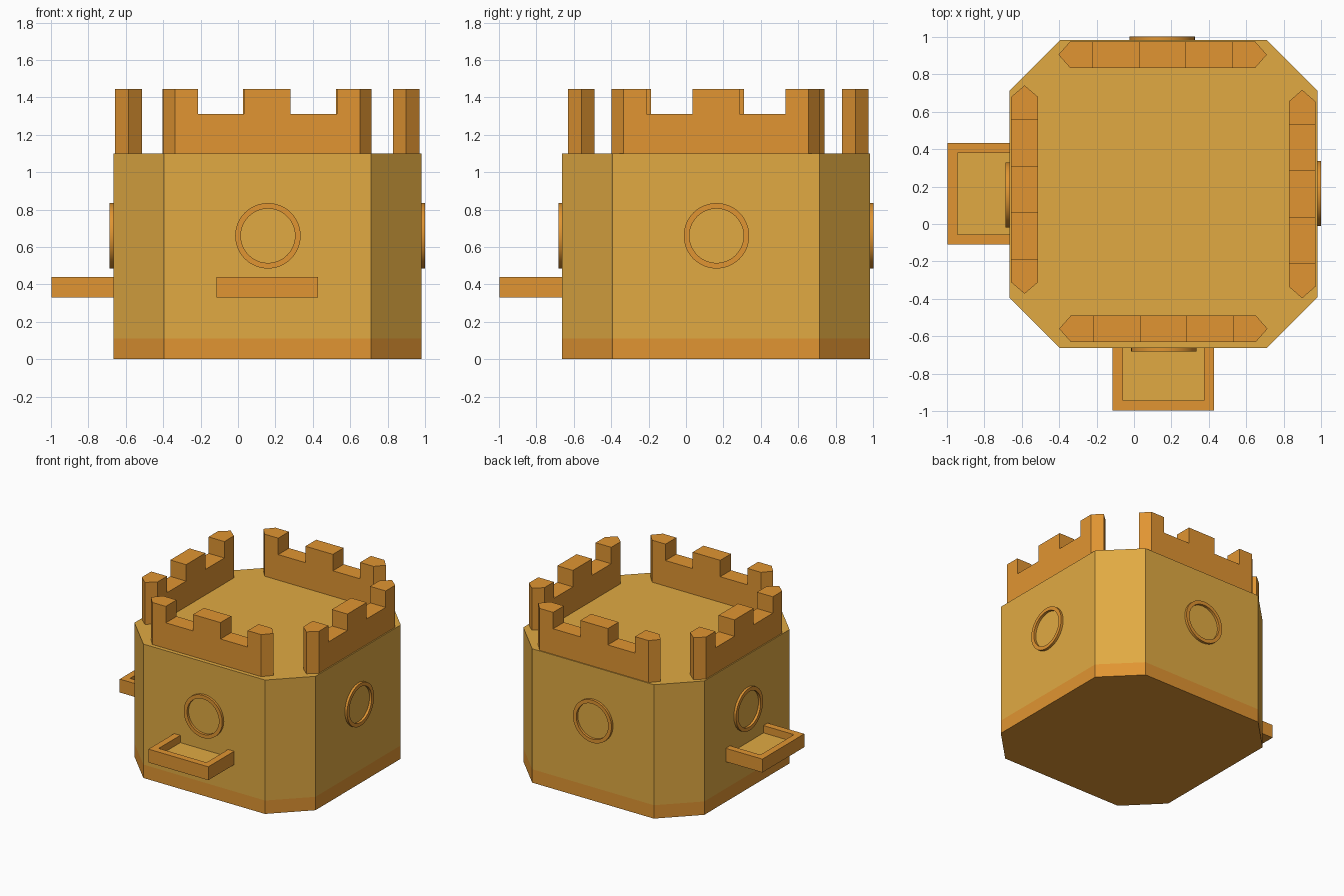
import bpy, bmesh, math

cube = bpy.data.objects.get("Cube")
if cube:
    bpy.data.objects.remove(cube, do_unlink=True)


def material(name, rgb):
    m = bpy.data.materials.new(name)
    m.use_nodes = True
    color = (*rgb, 1)
    m.diffuse_color = color
    m.node_tree.nodes["Principled BSDF"].inputs["Base Color"].default_value = color
    return m


SAND = material("sand_yellow", (0.75, 0.402, 0.055))
OCHRE = material("ochre_orange", (0.75, 0.30, 0.032))
CX, CY = 0.157, 0.16      # centre of the tower
HALF, FLAT = 0.823, 0.553  # half width, half length of a straight side
ROOF = 1.10


def finish(name, bm, mats):
    bmesh.ops.recalc_face_normals(bm, faces=bm.faces[:])
    mesh = bpy.data.meshes.new(name)
    bm.to_mesh(mesh)
    bm.free()
    for m in mats:
        mesh.materials.append(m)
    obj = bpy.data.objects.new(name, mesh)
    bpy.context.collection.objects.link(obj)
    return obj


def raise_faces(bm, faces, height, keep=False):
    """Extrude faces straight up and return the new top faces."""
    out = bmesh.ops.extrude_face_region(bm, geom=faces, use_keep_orig=keep)["geom"]
    verts = [g for g in out if isinstance(g, bmesh.types.BMVert)]
    bmesh.ops.translate(bm, verts=verts, vec=(0, 0, height))
    return [g for g in out if isinstance(g, bmesh.types.BMFace)]


def plan_mesh(cells, z, swap=False):
    """Flat plan of cells sharing vertices; swap exchanges the x and y axes."""
    bm = bmesh.new()
    shared = {}
    for cell in cells:
        verts = []
        for a, b in cell:
            if (a, b) not in shared:
                shared[a, b] = bm.verts.new((b, a, z) if swap else (a, b, z))
            verts.append(shared[a, b])
        bm.faces.new(verts)
    return bm


# Eight-sided tower with a coloured foot band
octagon = [(CX + x, CY + y) for x, y in (
    (-FLAT, -HALF), (FLAT, -HALF), (HALF, -FLAT), (HALF, FLAT),
    (FLAT, HALF), (-FLAT, HALF), (-HALF, FLAT), (-HALF, -FLAT))]
bm = plan_mesh([octagon], 0)
band_top = raise_faces(bm, bm.faces[:], 0.11, keep=True)
raise_faces(bm, band_top, ROOF - 0.11)
for f in bm.faces:
    f.material_index = 1 if f.calc_center_median().z < 0.1 else 0
finish("tower_body", bm, [SAND, OCHRE])


# Battlements with pointed ends and three merlons
def battlement(name, mid, depth0, depth1, swap):
    centre = (depth0 + depth1) / 2
    cuts = [mid + s for s in (-0.372, -0.125, 0.125, 0.372)]
    lo, hi = mid - 0.495, mid + 0.495
    cells = [[(lo, depth0), (cuts[0], depth0), (cuts[0], depth1),
              (lo, depth1), (mid - 0.557, centre)]]
    for a, b in zip(cuts, cuts[1:]):
        cells.append([(a, depth0), (b, depth0), (b, depth1), (a, depth1)])
    cells.append([(cuts[3], depth0), (hi, depth0), (mid + 0.557, centre),
                  (hi, depth1), (cuts[3], depth1)])
    bm = plan_mesh(cells, ROOF, swap)
    tops = raise_faces(bm, bm.faces[:], 0.21, keep=True)
    key = 1 if swap else 0
    tops.sort(key=lambda f: f.calc_center_median()[key])
    raise_faces(bm, tops[::2], 0.135)
    finish(name, bm, [OCHRE])


battlement("front_battlement", 0.157, -0.63, -0.49, False)
battlement("back_battlement", 0.153, 0.835, 0.975, False)
battlement("right_battlement", 0.184, -0.657, -0.513, True)
battlement("left_battlement", 0.16, 0.828, 0.97, True)


# Balcony trays, open towards the tower wall
def balcony(name, mid, swap):
    wall, front, rim = -0.66, -0.998, 0.055
    a, b = mid - 0.272, mid + 0.272
    c, d, e = a + rim, b - rim, front + rim
    floor = [(c, wall), (c, e), (d, e), (d, wall)]
    frame = [(a, wall), (a, front), (b, front), (b, wall),
             (d, wall), (d, e), (c, e), (c, wall)]
    bm = plan_mesh([frame, floor], 0.33, swap)
    tops = raise_faces(bm, bm.faces[:], 0.05, keep=True)
    inner = min(tops, key=lambda f: f.calc_area() if len(f.verts) == 4 else 9)
    inner.material_index = 1
    raise_faces(bm, [f for f in tops if f is not inner], 0.06)
    finish(name, bm, [OCHRE, SAND])


balcony("front_balcony", 0.157, False)
balcony("right_balcony", 0.162, True)


# Round window frames on all four sides
def window_ring(name, location, turn):
    bm = bmesh.new()
    n = 48
    profile = [(0.145, 0.02), (0.145, -0.02), (0.175, -0.02), (0.175, 0.02)]
    loops = []
    for i in range(n):
        t = math.tau * i / n
        loops.append([bm.verts.new((r * math.cos(t), y, r * math.sin(t)))
                      for r, y in profile])
    for i in range(n):
        p, q = loops[i], loops[(i + 1) % n]
        for k in range(4):
            bm.faces.new((p[k], p[(k + 1) % 4], q[(k + 1) % 4], q[k]))
    obj = finish(name, bm, [OCHRE])
    obj.location = location
    obj.rotation_euler.z = turn
    bpy.ops.object.select_all(action="DESELECT")
    obj.select_set(True)
    bpy.context.view_layer.objects.active = obj
    bpy.ops.object.shade_smooth_by_angle(angle=math.radians(35))


window_ring("front_window_ring", (0.16, CY - HALF, 0.66), 0)
window_ring("back_window_ring", (0.15, CY + HALF, 0.66), 0)
window_ring("right_window_ring", (CX - HALF, 0.155, 0.66), math.pi / 2)
window_ring("left_window_ring", (CX + HALF, 0.163, 0.66), math.pi / 2)
